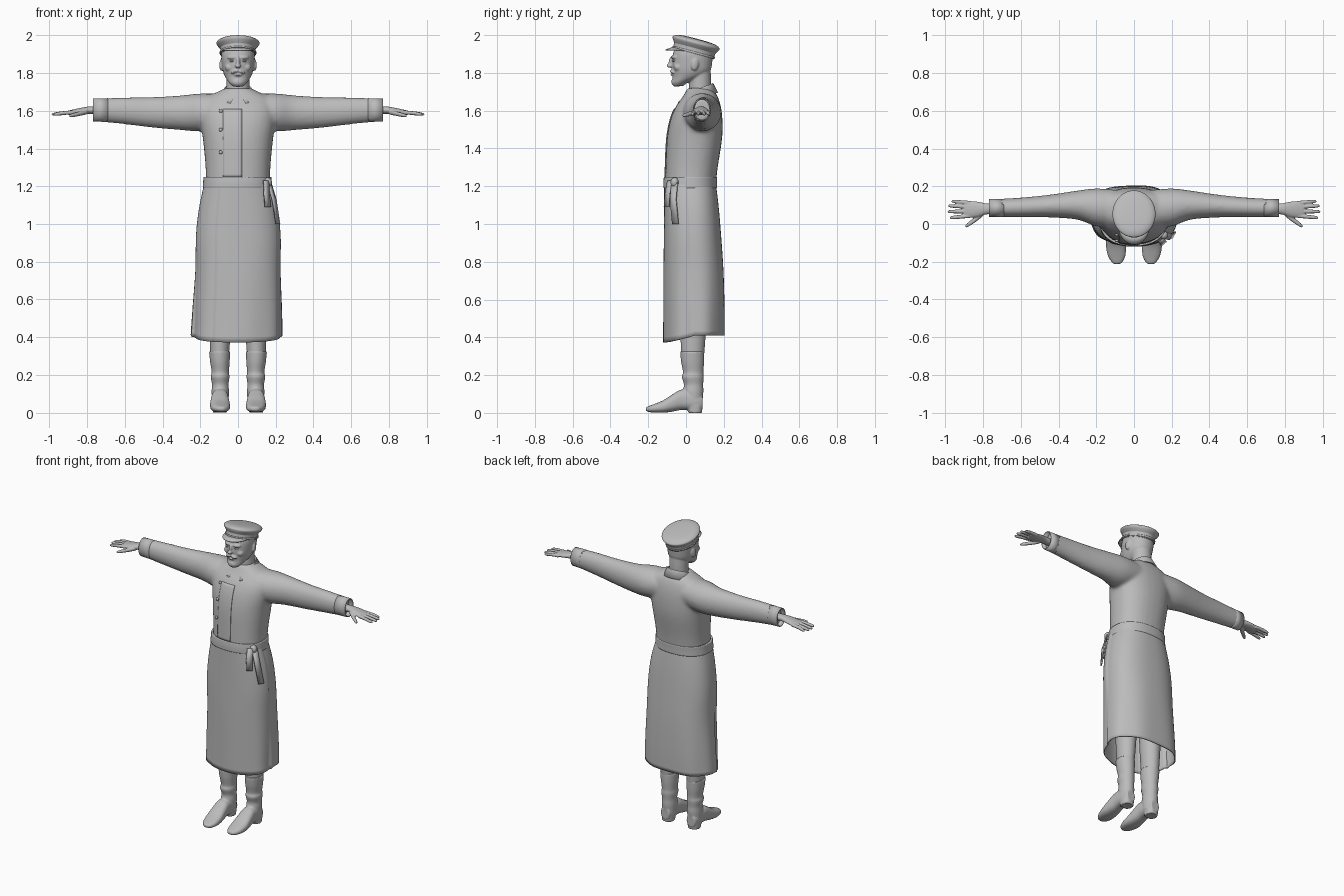
import bpy, bmesh, math
from mathutils import Vector, Matrix

if "Cube" in bpy.data.objects:
    bpy.data.objects.remove(bpy.data.objects["Cube"])

grey = bpy.data.materials.new("plain_grey")
grey.diffuse_color = (0.5, 0.5, 0.5, 1)
grey.use_nodes = True
grey.node_tree.nodes["Principled BSDF"].inputs["Base Color"].default_value = grey.diffuse_color


def add_object(name, bm, angle=50):
    bmesh.ops.recalc_face_normals(bm, faces=bm.faces)
    me = bpy.data.meshes.new(name)
    bm.to_mesh(me)
    bm.free()
    me.materials.append(grey)
    ob = bpy.data.objects.new(name, me)
    bpy.context.collection.objects.link(ob)
    select([ob])
    bpy.ops.object.shade_smooth_by_angle(angle=math.radians(angle))
    return ob


def select(obs):
    bpy.ops.object.select_all(action='DESELECT')
    for o in obs:
        o.select_set(True)
    bpy.context.view_layer.objects.active = obs[0]


def smooth_rows(rows, sub):
    """Catmull-Rom interpolation of section rows."""
    out = []
    for i in range(len(rows) - 1):
        p = [rows[max(0, min(len(rows) - 1, i + k))] for k in (-1, 0, 1, 2)]
        for s in range(sub):
            t = s / sub
            out.append([0.5 * (2 * b + (c - a) * t + (2 * a - 5 * b + 4 * c - d) * t * t
                               + (3 * b - a - 3 * c + d) * t ** 3) for a, b, c, d in zip(*p)])
    return out + [list(rows[-1])]


def loft(name, rows, axis='z', n=32, power=2.0, caps=True, sub=4, warp=None):
    """Rows are (position, centre a, centre b, radius a, radius b)."""
    bm = bmesh.new()
    rings = []
    for t, a, b, ra, rb in smooth_rows(rows, sub):
        ring = []
        for k in range(n):
            th = 2 * math.pi * k / n
            s, c = math.sin(th), -math.cos(th)
            u = math.copysign(abs(s) ** (2 / power), s)
            v = math.copysign(abs(c) ** (2 / power), c)
            f, dt = warp(th, t) if warp else (1, 0)
            pa, pb, pt = a + ra * u * f, b + rb * v * f, t + dt
            co = {'z': (pa, pb, pt), 'x': (pt, pa, pb), 'y': (pa, pt, pb)}[axis]
            ring.append(bm.verts.new(co))
        rings.append(ring)
    for r, q in zip(rings, rings[1:]):
        for k in range(n):
            bm.faces.new((r[k], r[(k + 1) % n], q[(k + 1) % n], q[k]))
    if caps:
        bm.faces.new(rings[0])
        bm.faces.new(rings[-1])
    return add_object(name, bm)


def ball(name, loc, size, rot=(0, 0, 0)):
    bm = bmesh.new()
    bmesh.ops.create_uvsphere(bm, u_segments=20, v_segments=12, radius=1)
    ob = add_object(name, bm)
    ob.location, ob.scale, ob.rotation_euler = loc, size, rot
    return ob


def fuse(name, obs, voxel, smooth=3):
    """Join overlapping parts into one continuous skin."""
    select(obs)
    bpy.ops.object.transform_apply(location=True, rotation=True, scale=True)
    if len(obs) > 1:
        bpy.ops.object.join()
    ob = bpy.context.object
    ob.name = name
    m = ob.modifiers.new("skin", 'REMESH')
    m.mode, m.voxel_size, m.use_smooth_shade = 'VOXEL', voxel, True
    m = ob.modifiers.new("soften", 'SMOOTH')
    m.factor, m.iterations = 0.5, smooth
    return ob


def thicken(ob, t, offset=-1):
    m = ob.modifiers.new("thickness", 'SOLIDIFY')
    m.thickness, m.offset = t, offset
    return ob


def ribbon(name, points, width):
    bm = bmesh.new()
    w = Vector(width) / 2
    prs = [(bm.verts.new(Vector(p) - w), bm.verts.new(Vector(p) + w)) for p in points]
    for (a, b), (c, d) in zip(prs, prs[1:]):
        bm.faces.new((a, b, d, c))
    return thicken(add_object(name, bm), 0.008, 0)


# Upper coat: torso and sleeves in one skin
parts = [loft("torso", [(1.18, 0, .022, .170, .133), (1.3, 0, .03, .172, .138),
                        (1.45, 0, .045, .186, .146), (1.55, 0, .055, .20, .138),
                        (1.62, 0, .065, .20, .12), (1.67, 0, .075, .17, .095),
                        (1.70, 0, .075, .11, .077), (1.72, 0, .07, .07, .06)], power=2.3)]
for s in (1, -1):
    parts.append(loft("sleeve", [(s * x, y, z, a, b) for x, y, z, a, b in (
        (.08, .08, 1.6, .10, .09), (.2, .088, 1.592, .10, .10), (.3, .10, 1.59, .077, .092),
        (.45, .095, 1.592, .06, .081), (.6, .088, 1.6, .052, .071), (.74, .085, 1.605, .047, .061))],
        axis='x'))
upper = fuse("coat_upper", parts, .011, 5)
for s, side in ((1, "left"), (-1, "right")):
    thicken(loft("cuff_" + side, [(s * .69, .085, 1.604, .0485, .063), (s * .768, .085, 1.605, .047, .061)],
                 axis='x', caps=False, sub=1), .006)


# Skirt of the coat with an overlapping front flap, side vents and a lower front hem
def skirt_shape(th, z):
    ang = math.degrees(th)
    ang = ang - 360 if ang > 180 else ang
    low = max(0, min(1, (0.9 - z) / 0.45))
    f = 1 + 0.012 * low * math.sin(7 * th + 1)
    if abs(ang) < 84:
        f -= 0.06 * low * math.sin(math.radians(abs(ang)))
    if -28 < ang < 84:
        f += 0.025
    hem = max(0, min(1, (0.6 - z) / 0.2))
    return f, -hem * 0.04 * max(0, math.cos(th)) ** 0.7


skirt = loft("coat_skirt", [(1.23, -.003, .022, .172, .134), (1.1, 0, .03, .204, .142),
                            (.95, 0, .036, .222, .149), (.75, 0, .042, .226, .157),
                            (.55, -.003, .045, .237, .16), (.41, -.006, .045, .243, .16)],
             n=128, power=2.4, caps=False, warp=skirt_shape)
thicken(skirt, .007)

# Front placket laid on the chest, and its buttons
bm = bmesh.new()
bmesh.ops.create_grid(bm, x_segments=8, y_segments=24, size=0.5,
                      matrix=Matrix.Translation((-.03, -.3, 1.43)) @ Matrix.Rotation(math.pi / 2, 4, 'X')
                      @ Matrix.Diagonal((.1, .36, 1, 1)))
placket = add_object("placket", bm)
m = placket.modifiers.new("lay_on", 'SHRINKWRAP')
m.target, m.wrap_method, m.offset = upper, 'PROJECT', .003
m.use_project_y, m.use_project_x, m.use_project_z = True, False, False
m.use_positive_direction, m.use_negative_direction = True, False
thicken(placket, .004, 0)
for i, (z, y) in enumerate(((1.6, -.058), (1.5, -.088), (1.38, -.098))):
    ball("button_%d" % i, (-.092, y, z), (.01, .007, .01))

# Belt with knot and hanging ends
thicken(loft("belt", [(1.19, -.003, .022, .184, .142), (1.22, -.003, .022, .182, .142),
                      (1.25, -.003, .024, .180, .141)], n=64, power=2.3, caps=False), .012)
ball("belt_knot", (.158, -.06, 1.22), (.022, .022, .026))
ribbon("belt_end_short", [(.15, -.085, 1.23), (.152, -.098, 1.16), (.158, -.103, 1.09)], (.028, .024, 0))
ribbon("belt_end_long", [(.165, -.06, 1.22), (.192, -.068, 1.13), (.212, -.056, 1.0)], (.018, .032, 0))

# Turned-down collar, open at the front
bm = bmesh.new()
rows = []
for k in range(33):
    a = math.radians(-172 + 344 * k / 32)       # zero at the back
    s, c = math.sin(a), math.cos(a)
    f = (1 - c) / 2
    p = f ** 6
    rows.append([bm.verts.new(v) for v in (
        (s * .064, .07 + c * .064, 1.70 - .03 * f),
        (s * .072, .072 + c * .072, 1.742 - .055 * f),
        (s * .098 + math.copysign(.028, s) * p, .068 + c * .098 - .012 * p, 1.695 - .055 * f))])
for r, q in zip(rows, rows[1:]):
    for j in (0, 1):
        bm.faces.new((r[j], r[j + 1], q[j + 1], q[j]))
thicken(add_object("collar", bm), .008, 0)

# Head, neck, face and beard
parts = [
    loft("skull", [(1.73, 0, -.04, .028, .026), (1.75, 0, -.03, .048, .042), (1.78, 0, .01, .068, .08),
                   (1.81, 0, .028, .08, .1), (1.85, 0, .032, .086, .106), (1.9, 0, .036, .089, .105),
                   (1.94, 0, .04, .08, .095)], power=2.15),
    loft("neck", [(1.64, 0, .07, .062, .06), (1.75, 0, .075, .06, .058), (1.82, 0, .07, .062, .06)]),
    ball("nose_bridge", (0, -.076, 1.862), (.011, .016, .03), (-.25, 0, 0)),
    ball("nose_tip", (0, -.087, 1.838), (.015, .016, .011)),
    ball("beard", (0, -.05, 1.752), (.036, .028, .026)),
    ball("lip", (0, -.07, 1.79), (.02, .013, .006))]
for s in (1, -1):
    parts += [ball("moustache", (s * .018, -.072, 1.808), (.023, .014, .008), (0, s * .3, 0)),
              ball("brow", (s * .034, -.062, 1.883), (.026, .014, .009), (0, 0, s * .35)),
              ball("cheek", (s * .045, -.04, 1.83), (.025, .025, .022)),
              ball("ear", (s * .088, .048, 1.845), (.01, .02, .033), (-.2, 0, s * .25))]
fuse("head", parts, .005, 2)
for s, side in ((1, "left"), (-1, "right")):
    ball("eye_" + side, (s * .033, -.064, 1.864), (.013, .009, .006))

# Peaked cap: band, wide tilted crown and visor
cap = loft("cap", [(0, 0, 0, .093, .112), (.03, 0, 0, .094, .113), (.036, 0, 0, .097, .116),
                   (.056, 0, 0, .113, .128), (.068, 0, 0, .110, .124), (.079, 0, .0, .085, .095),
                   (.083, 0, 0, .03, .035)], n=48, sub=3)
bm = bmesh.new()
rows = []
for k in range(25):
    a = math.radians(-68 + 136 * k / 24)
    s, c, w = math.sin(a), math.cos(a), math.cos(a * 90 / 68)
    rows.append([bm.verts.new((s * (.092 + .01 * w * j), -c * .111 - .018 * w * j, .008 - .013 * w * j))
                 for j in range(3)])
for r, q in zip(rows, rows[1:]):
    for j in (0, 1):
        bm.faces.new((r[j], r[j + 1], q[j + 1], q[j]))
visor = thicken(add_object("cap_visor", bm), .005, 0)
strap = thicken(loft("cap_strap", [(.004, 0, 0, .097, .116), (.014, 0, 0, .097, .116)],
                     n=48, sub=1, caps=False), .005)
for ob in (cap, visor, strap):
    ob.location = (0, .038, 1.9)
    ob.rotation_euler = (math.radians(-15), 0, 0)

for s, side in ((1, "left"), (-1, "right")):
    # Hand with four fingers and a thumb
    def limb(name, rows):
        return loft(name, [(s * r[0],) + r[1:] for r in rows], axis='x', n=16)
    parts = [limb("palm", [(.71, .08, 1.6, .028, .021), (.78, .08, 1.604, .029, .02),
                           (.83, .078, 1.6, .041, .017), (.88, .077, 1.592, .045, .014),
                           (.9, .077, 1.59, .04, .011)])]
    for x, y0, y1 in ((.965, .112, .12), (.983, .09, .096), (.985, .067, .066), (.975, .043, .034)):
        parts.append(limb("finger", [(.87, y0, 1.592, .011, .011), (.92, (y0 + y1) / 2, 1.589, .0105, .0105),
                                     (x - .012, y1, 1.583, .009, .009), (x + .003, y1, 1.581, .004, .004)]))
    parts.append(limb("thumb", [(.80, .06, 1.595, .018, .014), (.845, .022, 1.584, .015, .012),
                                (.88, -.003, 1.576, .012, .01), (.895, -.014, 1.573, .006, .005)]))
    fuse("hand_" + side, parts, .004, 2)

    # Trouser leg
    loft("trouser_" + side, [(.28, s * .098, .035, .047, .058), (.4, s * .096, .037, .055, .066),
                             (.7, s * .095, .04, .07, .08)])
    # Boot with creased shaft, pointed foot and heel
    shaft = loft("shaft", [(.325, s * .098, .033, .056, .064), (.27, s * .096, .035, .052, .061),
                           (.215, s * .094, .038, .046, .054), (.19, s * .095, .036, .05, .058),
                           (.15, s * .094, .04, .044, .051), (.11, s * .094, .038, .046, .054),
                           (.04, s * .094, .04, .043, .045)])
    foot = loft("foot", [(.088, s * .096, .055, .03, .035), (.05, s * .096, .062, .042, .047),
                         (-.02, s * .096, .07, .045, .054), (-.07, s * .096, .053, .05, .046),
                         (-.12, s * .095, .034, .053, .033), (-.17, s * .092, .024, .046, .022),
                         (-.20, s * .09, .02, .03, .015), (-.213, s * .09, .02, .015, .008)],
                axis='y', power=2.5)
    heel = loft("heel", [(0, s * .096, .048, .037, .036), (.04, s * .096, .046, .041, .041)], power=2.6, sub=2)
    fuse("boot_" + side, [shaft, foot, heel], .0055, 2)
